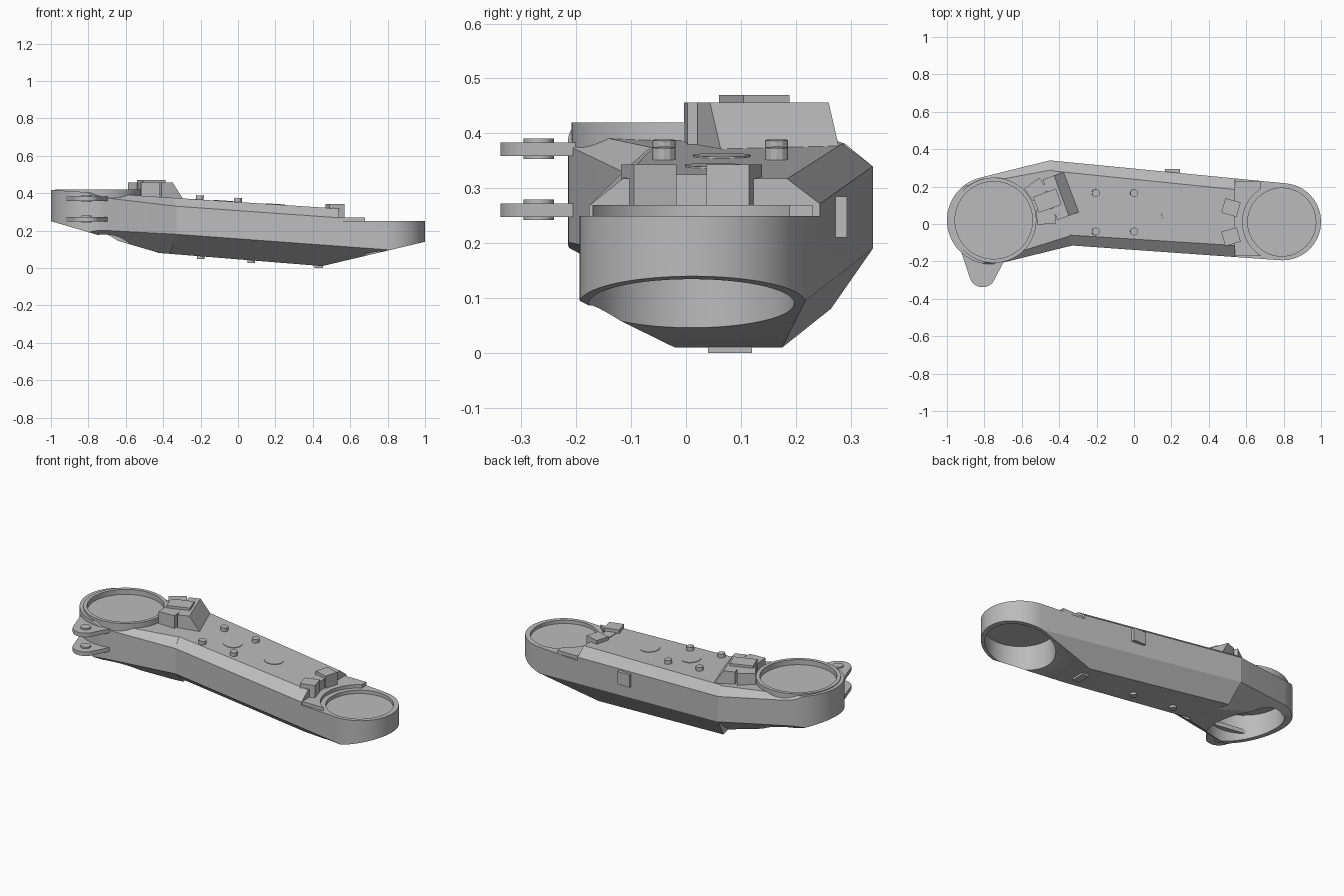
import bpy, bmesh, math
from mathutils import Vector, Matrix

if "Cube" in bpy.data.objects:
    bpy.data.objects.remove(bpy.data.objects["Cube"])

grey = bpy.data.materials.new("plain_grey")
grey.use_nodes = True
grey.diffuse_color = (0.5, 0.5, 0.5, 1)
grey.node_tree.nodes["Principled BSDF"].inputs["Base Color"].default_value = (0.5, 0.5, 0.5, 1)

LEFT, RIGHT = (-0.75, 0.02), (0.79, 0.01)   # joint centres
SLOPE = math.atan(0.065)                    # fall of the beam towards +x


def top_z(x):
    return 0.3525 - 0.065 * x


def make(name, bm):
    bmesh.ops.recalc_face_normals(bm, faces=bm.faces)
    mesh = bpy.data.meshes.new(name)
    bm.to_mesh(mesh)
    bm.free()
    mesh.materials.append(grey)
    ob = bpy.data.objects.new(name, mesh)
    bpy.context.collection.objects.link(ob)
    return ob


def activate(ob):
    bpy.ops.object.select_all(action='DESELECT')
    ob.select_set(True)
    bpy.context.view_layer.objects.active = ob


def smooth(ob):
    activate(ob)
    bpy.ops.object.shade_smooth_by_angle(angle=math.radians(25))


def circle(c, r, n=72):
    return [(c[0] + r * math.cos(2 * math.pi * i / n),
             c[1] + r * math.sin(2 * math.pi * i / n)) for i in range(n)]


def hull(points, z0, z1):
    """Convex prism around plan points."""
    bm = bmesh.new()
    for x, y in points:
        for z in (z0, z1):
            bm.verts.new((x, y, z))
    res = bmesh.ops.convex_hull(bm, input=bm.verts)
    spare = {v for key in ('geom_interior', 'geom_unused') for v in res[key]
             if isinstance(v, bmesh.types.BMVert)}
    bmesh.ops.delete(bm, geom=list(spare), context='VERTS')
    bmesh.ops.dissolve_limit(bm, angle_limit=0.01, verts=bm.verts, edges=bm.edges)
    return bm


def slice_off(bm, inside, planes):
    """Trim a convex solid by planes through three points each."""
    for a, b, c in planes:
        a, b, c = Vector(a), Vector(b), Vector(c)
        n = (b - a).cross(c - a).normalized()
        if n.dot(Vector(inside) - a) > 0:
            n = -n
        bmesh.ops.bisect_plane(bm, geom=bm.verts[:] + bm.edges[:] + bm.faces[:],
                               plane_co=a, plane_no=n, clear_outer=True)
        bmesh.ops.holes_fill(bm, edges=bm.edges[:], sides=0)


def across(x0, z0, x1, z1):
    """Three points of a plane that runs straight along y."""
    return (x0, 0, z0), (x1, 0, z1), (x0, 1, z0)


def disc(name, c, r, z0, z1, n=72):
    return make(name, hull(circle(c, r, n), z0, z1))


def box(name, x0, x1, y0, y1, z0, z1):
    return make(name, hull([(x, y) for x in (x0, x1) for y in (y0, y1)], z0, z1))


def cut(ob, *cutters):
    for c in cutters:
        m = ob.modifiers.new("cut", 'BOOLEAN')
        m.operation, m.solver, m.object = 'DIFFERENCE', 'EXACT', c
        activate(ob)
        bpy.ops.object.modifier_apply(modifier=m.name)
        bpy.data.objects.remove(c)


def radial(name, centre, angle, profile, t0, t1):
    """Extrude an (r, z) profile sideways, turned about a joint."""
    bm = bmesh.new()
    ends = [[bm.verts.new((r, t, z)) for r, z in profile] for t in (t0, t1)]
    bm.faces.new(ends[0])
    bm.faces.new(ends[1])
    for i in range(len(profile)):
        j = (i + 1) % len(profile)
        bm.faces.new((ends[0][i], ends[0][j], ends[1][j], ends[1][i]))
    bm.transform(Matrix.Translation((*centre, 0)) @ Matrix.Rotation(math.radians(angle), 4, 'Z'))
    return make(name, bm)


def block(r0, r1, z0, z1):
    return [(r0, z0), (r1, z0), (r1, z1), (r0, z1)]


# Main beam with chamfered long edges
top = across(-0.5, 0.385, 0.5, 0.32)
belly = across(-0.42, 0.08, 0.45, 0.01)
bm = hull([(-0.45, 0.34), (-0.33, -0.115)] + circle((0.794, 0.012), 0.206), 0, 0.5)
slice_off(bm, (0.2, 0.06, 0.2), [
    top, belly, across(0.45, 0.01, 1, 0.14),
    ((-0.45, 0.34, 0.34), (0.82, 0.22, 0.25), (-0.45, 0.285, 0.382)),
    ((-0.33, -0.115, 0.33), (0.78, -0.195, 0.25), (-0.33, -0.06, 0.374)),
    ((-0.45, 0.34, 0.19), (0.82, 0.22, 0.10), (0.45, 0.175, 0.01)),
    ((-0.33, -0.115, 0.18), (0.78, -0.195, 0.10), (0.45, -0.02, 0.01))])
beam = make("main_beam", bm)
cut(beam, box("cutter", 0.54, 1.2, -0.5, 0.5, 0.25, 0.6),
    disc("cutter", RIGHT, 0.182, 0.23, 0.5),
    disc("cutter", RIGHT, 0.187, -0.2, 0.2))
smooth(beam)

# Elbow end, turned towards the large joint
bm = hull([(-0.45, 0.34), (-0.33, -0.115)] + circle((-0.765, 0.02), 0.235), 0, 0.5)
slice_off(bm, (-0.6, 0.06, 0.27), [
    top, belly, across(-1, 0.25, -0.42, 0.08),
    ((-0.45, 0.34, 0.34), (-0.82, 0.245, 0.385), (-0.47, 0.285, 0.382)),
    ((-0.33, -0.115, 0.33), (-0.68, -0.215, 0.36), (-0.33, -0.06, 0.374)),
    ((-0.45, 0.34, 0.19), (-0.82, 0.245, 0.23), (-0.42, 0.19, 0.08)),
    ((-0.33, -0.115, 0.18), (-0.68, -0.215, 0.21), (-0.3, 0.03, 0.07))])
elbow = make("elbow_end", bm)
cut(elbow, disc("cutter", LEFT, 0.207, 0.39, 0.6),
    disc("cutter", LEFT, 0.205, -0.2, 0.36))
smooth(elbow)

# Raised rim of the large joint
rim = disc("large_joint_rim", LEFT, 0.228, 0.37, 0.42)
cut(rim, disc("cutter", LEFT, 0.207, 0.3, 0.6))
smooth(rim)

# Stepped collar beside the small joint
collar = box("small_joint_collar", 0.53, 0.68, -0.17, 0.23, 0.24, 0.27)
cut(collar, disc("cutter", RIGHT, 0.21, 0.1, 0.5))
smooth(collar)

# Clamp beside the large joint
radial("large_clamp_wedge", LEFT, 20,
       [(0.32, 0.36), (0.45, 0.36), (0.385, 0.456), (0.32, 0.456)], -0.115, 0.115)
radial("large_clamp_centre", LEFT, 20, block(0.24, 0.37, 0.36, 0.47), -0.045, 0.045)
for side in (-1, 1):
    radial("large_clamp_jaw", LEFT, 20 + side * 16, block(0.23, 0.33, 0.36, 0.456), -0.04, 0.04)

# Clamp beside the small joint
radial("small_clamp_centre", RIGHT, 180, block(0.25, 0.31, 0.24, 0.325), -0.05, 0.05)
for side in (-1, 1):
    radial("small_clamp_jaw", RIGHT, 180 + side * 16, block(0.24, 0.325, 0.24, 0.343), -0.04, 0.04)

# Twin cable lugs with bushings
for z in (0.26, 0.371):
    tip = (-0.81, -0.268)
    plate = make("cable_lug", hull(circle(tip, 0.07) + [(-0.93, -0.13), (-0.68, -0.17)],
                                   z - 0.012, z + 0.012))
    smooth(plate)
    smooth(disc("lug_bushing", tip, 0.028, z - 0.018, z + 0.02, 16))

# Screws and covers on the sloping top
def on_top(name, x, y, r, h, n):
    ob = disc(name, (0, 0), r, -0.01, h, n)
    ob.location = (x, y, top_z(x))
    ob.rotation_euler = (0, SLOPE, 0)
    smooth(ob)


for x in (-0.205, 0):
    for y in (-0.04, 0.165):
        on_top("top_screw", x, y, 0.021, 0.022, 12)
for x, y in ((-0.08, 0.065), (0.2, 0.05)):
    on_top("round_cover", x, y, 0.052, 0.003, 40)

# Rear tab and belly fittings
box("rear_tab", 0.165, 0.245, 0.25, 0.293, 0.21, 0.285)
box("belly_foot", 0.41, 0.455, 0.04, 0.12, 0, 0.05)
for x in (-0.2, 0.07):
    z = 0.08 - (x + 0.42) * 0.08
    smooth(disc("belly_stud", (x, 0.08), 0.02, z - 0.014, z + 0.03, 12))
